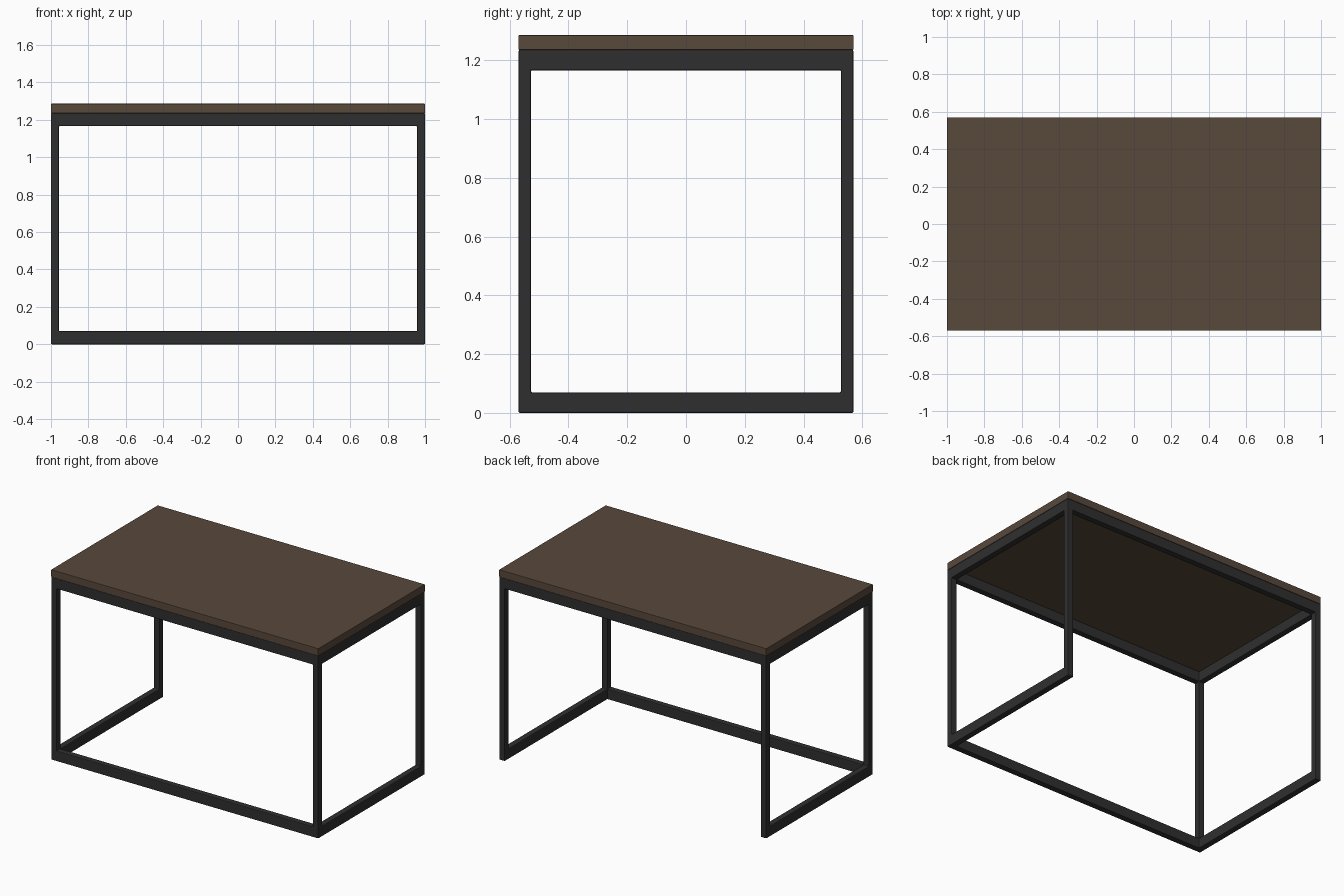
import bpy, bmesh
from itertools import product
from mathutils import Vector

if "Cube" in bpy.data.objects:
    bpy.data.objects.remove(bpy.data.objects["Cube"])

HX, HY = 1.0, 0.57           # half width and half depth
TUBE, RAIL = 0.042, 0.07     # leg thickness, rail height
FRAME_H, TOP_H = 1.236, 1.286


def finish(name, bm, color, bevel):
    bmesh.ops.remove_doubles(bm, verts=bm.verts, dist=1e-5)
    bmesh.ops.recalc_face_normals(bm, faces=bm.faces)
    mesh = bpy.data.meshes.new(name)
    bm.to_mesh(mesh)
    bm.free()
    obj = bpy.data.objects.new(name, mesh)
    bpy.context.collection.objects.link(obj)
    mat = bpy.data.materials.new(name + "_material")
    mat.diffuse_color = (*color, 1)
    mat.use_nodes = True
    mat.node_tree.nodes["Principled BSDF"].inputs["Base Color"].default_value = mat.diffuse_color
    mesh.materials.append(mat)
    mod = obj.modifiers.new("soft_edges", 'BEVEL')
    mod.width = bevel
    mod.segments = 2
    mod.limit_method = 'ANGLE'
    return obj


# Frame: a 3x3x3 block grid whose edge cells are the legs and rails
grid = ([-HX, -HX + TUBE, HX - TUBE, HX],
        [-HY, -HY + TUBE, HY - TUBE, HY],
        [0, RAIL, FRAME_H - RAIL, FRAME_H])


def solid(cell):
    if any(i not in (0, 1, 2) for i in cell):
        return False
    if cell == (1, 2, 0):            # open at the bottom of the back
        return False
    return sum(i == 1 for i in cell) <= 1


bm = bmesh.new()
for cell in filter(solid, product(range(3), repeat=3)):
    for axis, side in product(range(3), (0, 1)):
        neighbour = list(cell)
        neighbour[axis] += 2 * side - 1
        if solid(tuple(neighbour)):
            continue
        u, v = (axis + 1) % 3, (axis + 2) % 3
        corners = []
        for du, dv in ((0, 0), (1, 0), (1, 1), (0, 1)):
            p = Vector()
            p[axis] = grid[axis][cell[axis] + side]
            p[u] = grid[u][cell[u] + du]
            p[v] = grid[v][cell[v] + dv]
            corners.append(bm.verts.new(p))
        bm.faces.new(corners)
finish("metal_frame", bm, (0.028, 0.028, 0.029), 0.005)

# Table top slab
bm = bmesh.new()
bmesh.ops.create_cube(bm, size=1)
bmesh.ops.scale(bm, vec=(2 * HX, 2 * HY, TOP_H - FRAME_H), verts=bm.verts)
bmesh.ops.translate(bm, vec=(0, 0, (TOP_H + FRAME_H) / 2), verts=bm.verts)
finish("table_top", bm, (0.098, 0.065, 0.044), 0.002)
